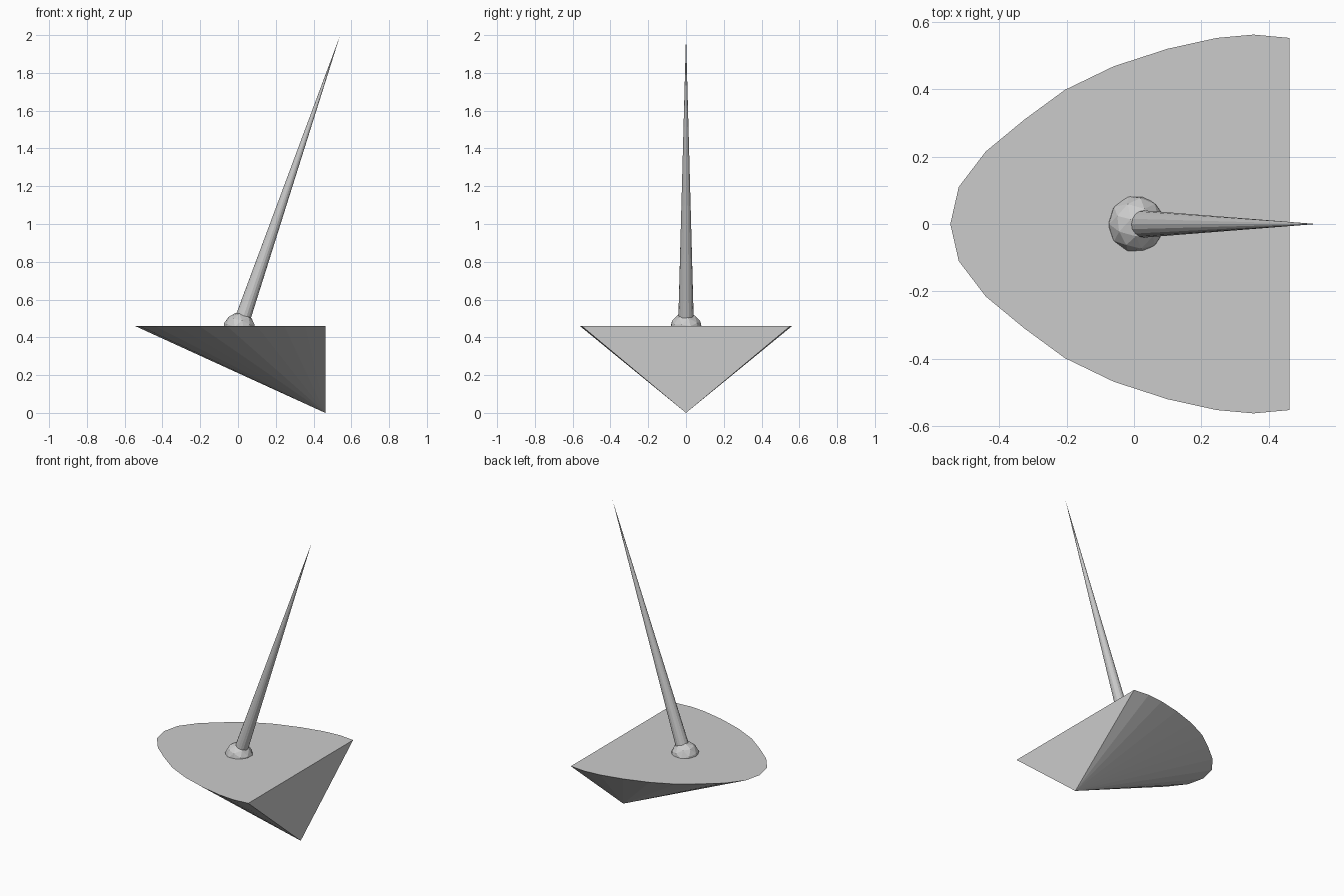
import bpy, bmesh
from mathutils import Vector

if "Cube" in bpy.data.objects:
    bpy.data.objects.remove(bpy.data.objects["Cube"])

# Hull: half-outline of the flat deck, mirrored, drawn down to one keel point
half = [(-0.52, 0.11), (-0.44, 0.215), (-0.325, 0.31), (-0.205, 0.398), (-0.06, 0.468),
        (0.10, 0.52), (0.245, 0.552), (0.355, 0.562), (0.462, 0.552)]
outline = [(x, -y) for x, y in reversed(half)] + [(-0.545, 0)] + half
bm = bmesh.new()
deck = [bm.verts.new((x, y, 0.46)) for x, y in outline]
keel = bm.verts.new((0.462, 0, 0))
bm.faces.new(deck)
for a, b in zip(deck, deck[1:] + deck[:1]):
    bm.faces.new((a, b, keel))
bmesh.ops.recalc_face_normals(bm, faces=bm.faces)
mesh = bpy.data.meshes.new("hull")
bm.to_mesh(mesh)
bm.free()
bpy.context.collection.objects.link(bpy.data.objects.new("hull", mesh))

# Ball joint and tilted spike share one axis
joint = Vector((0.007, 0, 0.447))
tip = Vector((0.541, 0, 2.0))
axis = tip - joint
tilt = axis.to_track_quat('Z', 'Y').to_euler()

bpy.ops.mesh.primitive_ico_sphere_add(subdivisions=2, radius=0.086, location=joint, rotation=tilt)
bpy.context.object.name = "ball_joint"

bpy.ops.mesh.primitive_cone_add(vertices=16, radius1=0.042, radius2=0, depth=axis.length,
                                location=(joint + tip) / 2, rotation=tilt)
bpy.context.object.name = "spike"
